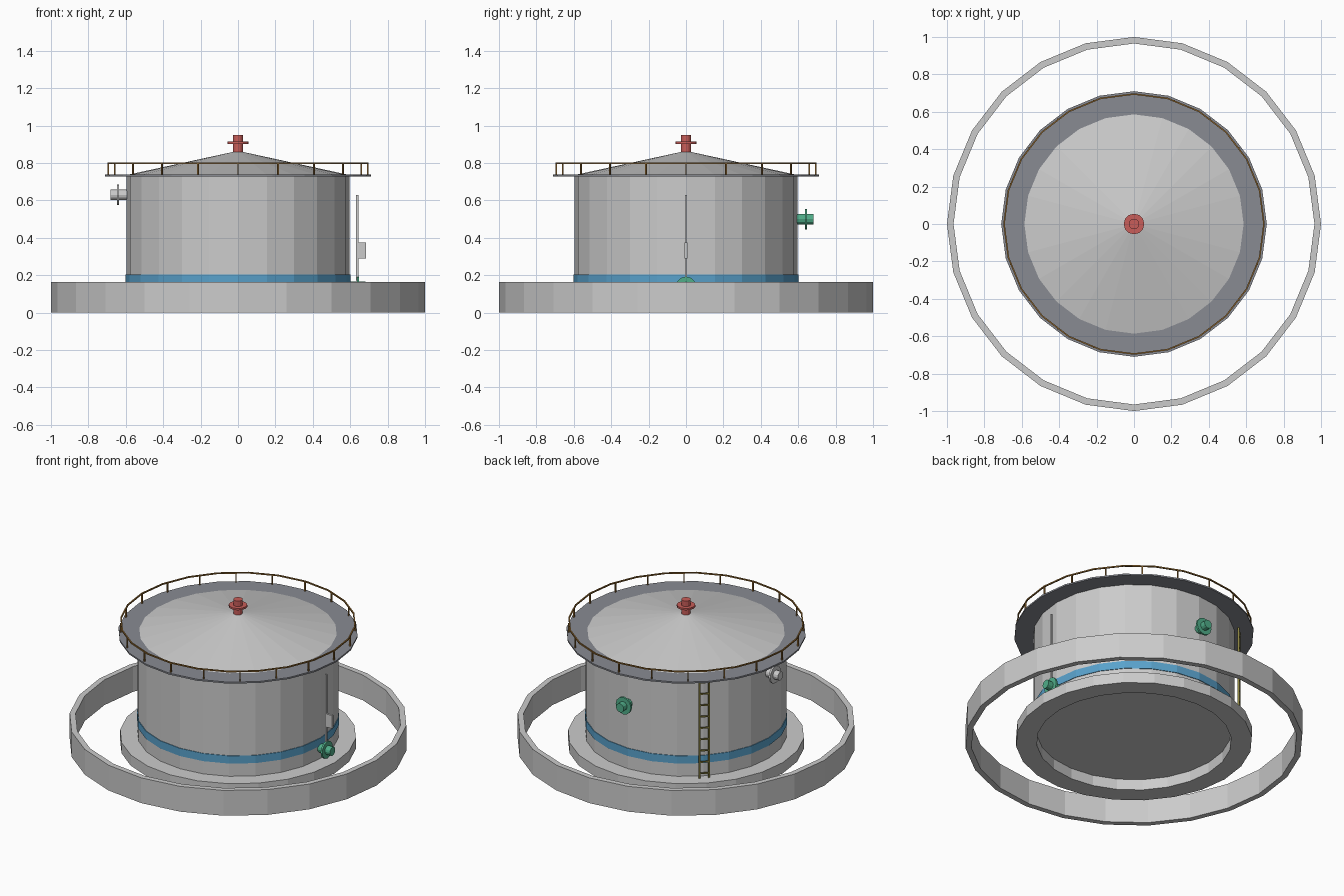
import bpy, bmesh
from math import pi, cos, sin, radians
from mathutils import Matrix, Vector

if "Cube" in bpy.data.objects:
    bpy.data.objects.remove(bpy.data.objects["Cube"])


def material(name, rgb):
    m = bpy.data.materials.new(name)
    m.diffuse_color = (*rgb, 1)
    m.use_nodes = True
    m.node_tree.nodes["Principled BSDF"].inputs["Base Color"].default_value = m.diffuse_color
    return m


BLUE = material("blue_paint", (0.10, 0.36, 0.60))
RED = material("red_paint", (0.58, 0.11, 0.10))
GREEN = material("green_paint", (0.08, 0.42, 0.25))
BROWN = material("rail_paint", (0.28, 0.14, 0.03))
OLIVE = material("ladder_paint", (0.25, 0.22, 0.05))
DECK = material("deck_steel", (0.25, 0.26, 0.29))


def finish(name, bm, mat=None):
    bmesh.ops.remove_doubles(bm, verts=bm.verts, dist=1e-5)
    bmesh.ops.recalc_face_normals(bm, faces=bm.faces)
    me = bpy.data.meshes.new(name)
    bm.to_mesh(me)
    bm.free()
    ob = bpy.data.objects.new(name, me)
    bpy.context.collection.objects.link(ob)
    if mat:
        me.materials.append(mat)
    return ob


def lathe(name, profile, mat=None, sides=24, closed=True):
    """Revolve (radius, z) points around the z axis."""
    bm = bmesh.new()
    vs = [bm.verts.new((r, 0, z)) for r, z in profile]
    ends = vs[1:] + vs[:1] if closed else vs[1:]
    edges = [bm.edges.new(p) for p in zip(vs, ends)]
    bmesh.ops.spin(bm, geom=vs + edges, cent=(0, 0, 0), axis=(0, 0, 1),
                   angle=2 * pi, steps=sides, use_merge=False)
    return finish(name, bm, mat)


def ring(name, r0, r1, z0, z1, mat=None):
    return lathe(name, [(r0, z0), (r1, z0), (r1, z1), (r0, z1)], mat)


def add_box(bm, size, matrix):
    bmesh.ops.create_cube(bm, size=1, matrix=matrix @ Matrix.Diagonal((*size, 1)))


def nozzle(name, pos, direction, mat=None):
    """Pipe stub with a flange, starting at pos and pointing along direction."""
    ob = lathe(name, [(0, -0.02), (0.028, -0.02), (0.028, 0.042), (0.055, 0.042),
                      (0.055, 0.054), (0.028, 0.054), (0.028, 0.09), (0, 0.09)],
               mat, sides=12, closed=False)
    rot = Vector((0, 0, 1)).rotation_difference(Vector(direction)).to_matrix().to_4x4()
    ob.data.transform(Matrix.Translation(pos) @ rot)
    return ob


# containment wall and foundation
ring("containment_wall", 0.965, 1.0, 0, 0.165)
ring("foundation_ring", 0.577, 0.70, 0, 0.07)

# tank body, painted band and conical roof
lathe("tank_shell", [(0, 0.07), (0.597, 0.07), (0.597, 0.735)], closed=False)
ring("painted_band", 0.59, 0.601, 0.155, 0.205, BLUE)
lathe("cone_roof", [(0.60, 0.735), (0, 0.865)], closed=False)

# walkway and handrail
ring("roof_walkway", 0.57, 0.71, 0.728, 0.738, DECK)
ring("handrail", 0.691, 0.699, 0.796, 0.804, BROWN)
bm = bmesh.new()
for i in range(20):
    spot = Matrix.Rotation(i * pi / 10, 4, 'Z') @ Matrix.Translation((0.693, 0, 0.768))
    add_box(bm, (0.008, 0.008, 0.062), spot)
finish("handrail_posts", bm, BROWN)

# roof vent and pipe nozzles
nozzle("roof_vent", (0, 0, 0.86), (0, 0, 1), RED)
nozzle("left_nozzle", (-0.593, 0, 0.63), (-1, 0, 0))
nozzle("rear_nozzle", (0, 0.593, 0.50), (0, 1, 0), GREEN)
nozzle("outlet_nozzle", (0.593, 0, 0.138), (1, 0, 0), GREEN)

# level gauge
bm = bmesh.new()
add_box(bm, (0.012, 0.012, 0.47), Matrix.Translation((0.637, 0, 0.395)))
finish("gauge_pole", bm)
bm = bmesh.new()
add_box(bm, (0.045, 0.014, 0.085), Matrix.Translation((0.663, 0, 0.332)))
finish("gauge_box", bm)

# ladder on the rear left side
bm = bmesh.new()
turn = Matrix.Rotation(radians(135), 4, 'Z')
for side in (-1, 1):
    add_box(bm, (0.012, 0.01, 0.66), turn @ Matrix.Translation((0.623, side * 0.029, 0.40)))
for i in range(9):
    add_box(bm, (0.008, 0.058, 0.008), turn @ Matrix.Translation((0.623, 0, 0.10 + i * 0.074)))
finish("ladder", bm, OLIVE)
